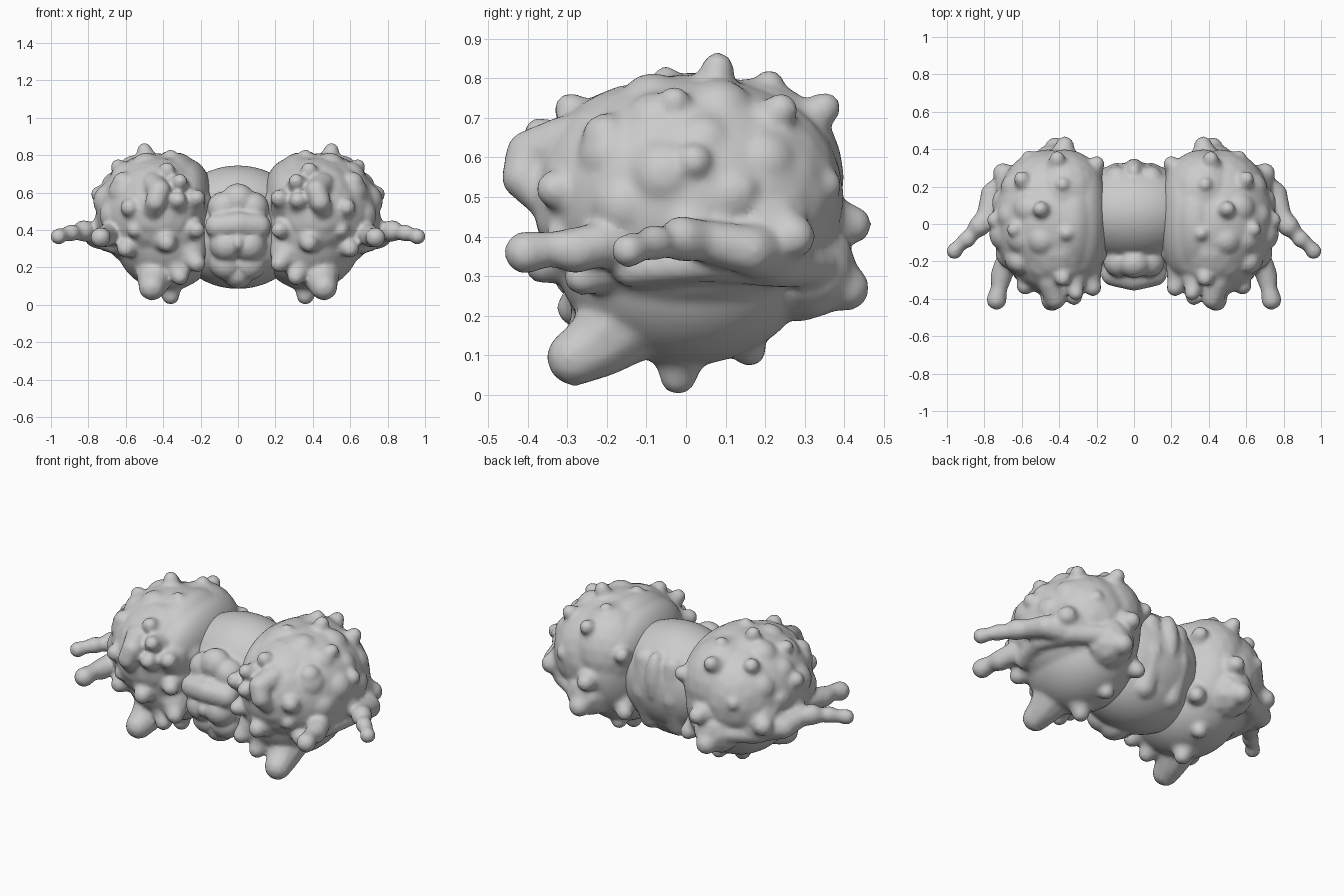
import bpy, bmesh, math, random
from mathutils import Matrix, Vector

random.seed(7)


def ball(bm, c, r, sub=3):
    """Sphere or ellipsoid."""
    if not isinstance(r, tuple):
        r = (r, r, r)
    m = Matrix.Translation(c) @ Matrix.Diagonal((*r, 1))
    bmesh.ops.create_icosphere(bm, subdivisions=sub, radius=1, matrix=m)


def limb(bm, pts):
    """Chain of overlapping balls through (x, y, z, r) points."""
    for a, b in zip(pts, pts[1:]):
        a, b = Vector(a), Vector(b)
        n = max(2, int((b - a).length / 0.015))
        for i in range(n + 1):
            p = a.lerp(b, i / n)
            ball(bm, p[:3], p[3], 2)


def knob(bm, root, x, y, z, r):
    """Rounded knob growing out of the mass, flared where it joins."""
    tip = Vector((x, y, z))
    d = (Vector(root) - tip).normalized()
    limb(bm, [(*(tip + d * 0.13), r * 2.4), (*(tip + d * 0.05), r * 1.35), (*tip, r)])


def fuse(name, bm, voxel, iterations, mirror):
    """Merge overlapping balls into a single soft skin."""
    me = bpy.data.meshes.new(name)
    bm.to_mesh(me)
    bm.free()
    ob = bpy.data.objects.new(name, me)
    bpy.context.collection.objects.link(ob)
    rm = ob.modifiers.new("skin", 'REMESH')
    rm.mode = 'VOXEL'
    rm.voxel_size = voxel
    rm.use_smooth_shade = True
    sm = ob.modifiers.new("soften", 'SMOOTH')
    sm.factor = 0.5
    sm.iterations = iterations
    if mirror:
        mi = ob.modifiers.new("mirror", 'MIRROR')
        mi.use_mirror_merge = False
    return ob


# Side lobe: main mass, inner flat mass, tapering belly, squared-off back
bm = bmesh.new()
C = (0.42, 0.01, 0.46)
ball(bm, (0.44, 0.01, 0.49), (0.32, 0.37, 0.32), 4)
ball(bm, (0.33, 0.02, 0.46), (0.19, 0.365, 0.355), 4)
ball(bm, (0.27, 0.03, 0.57), (0.135, 0.33, 0.21), 4)
ball(bm, (0.38, 0.0, 0.36), (0.28, 0.33, 0.285), 4)
ball(bm, (0.42, -0.1, 0.5), (0.27, 0.29, 0.29))
ball(bm, (0.46, 0.12, 0.5), (0.27, 0.28, 0.28))
ball(bm, (0.37, 0.16, 0.55), (0.22, 0.24, 0.25))

# Large knobs: x, y, z, radius
knobs = [
    (0.50, 0.08, 0.825, 0.042), (0.36, -0.05, 0.79, 0.042), (0.38, 0.21, 0.78, 0.042),
    (0.41, 0.35, 0.725, 0.042), (0.60, 0.24, 0.72, 0.044), (0.64, -0.03, 0.74, 0.042),
    (0.74, 0.02, 0.59, 0.048), (0.61, -0.20, 0.65, 0.065), (0.38, -0.29, 0.72, 0.045),
    (0.37, 0.42, 0.43, 0.050), (0.42, 0.405, 0.27, 0.060), (0.70, 0.27, 0.40, 0.058),
    (0.56, 0.35, 0.53, 0.045), (0.20, 0.32, 0.60, 0.045), (0.71, 0.14, 0.52, 0.045),
    (0.36, -0.02, 0.047, 0.048), (0.33, 0.16, 0.115, 0.045), (0.21, 0.28, 0.24, 0.045),
    (0.22, -0.34, 0.57, 0.048), (0.32, -0.39, 0.56, 0.046), (0.31, -0.37, 0.66, 0.042),
    (0.38, -0.36, 0.33, 0.050), (0.22, -0.28, 0.22, 0.048), (0.31, -0.26, 0.15, 0.048),
    (0.58, -0.33, 0.52, 0.050), (0.60, -0.26, 0.30, 0.050), (0.55, -0.31, 0.40, 0.045),
    (0.22, -0.32, 0.40, 0.045),
]
for k in knobs:
    knob(bm, C, *k)

# Low swellings over the upper shell
for i in range(32):
    a = i * 2.39996
    s = -0.25 + 1.2 * (i + 0.5) / 32
    q = math.sqrt(1 - s * s)
    ball(bm, (0.44 + 0.25 * q * math.cos(a), 0.01 + 0.30 * q * math.sin(a), 0.49 + 0.25 * s),
         random.uniform(0.085, 0.102), 3)

# Front snout, leg stub, shell rim, and two arms
limb(bm, [(0.46, -0.34, 0.48, 0.05), (0.44, -0.41, 0.55, 0.058), (0.42, -0.395, 0.61, 0.062), (0.45, -0.3, 0.64, 0.07)])
limb(bm, [(0.42, -0.08, 0.26, 0.15), (0.45, -0.22, 0.13, 0.090), (0.46, -0.28, 0.095, 0.074)])
limb(bm, [(0.50, 0.33, 0.33, 0.06), (0.64, 0.24, 0.33, 0.06), (0.71, 0.05, 0.335, 0.05), (0.66, -0.14, 0.32, 0.05)])
limb(bm, [(0.60, -0.08, 0.38, 0.09), (0.69, -0.22, 0.38, 0.060), (0.71, -0.28, 0.365, 0.060), (0.72, -0.34, 0.37, 0.045), (0.735, -0.405, 0.36, 0.056)])
limb(bm, [(0.62, 0.22, 0.37, 0.10), (0.755, 0.16, 0.365, 0.066), (0.79, 0.04, 0.39, 0.054), (0.825, -0.01, 0.395, 0.060),
          (0.865, -0.05, 0.385, 0.038), (0.89, -0.08, 0.385, 0.048), (0.93, -0.11, 0.375, 0.036), (0.96, -0.145, 0.365, 0.045)])
fuse("side_lobe", bm, 0.012, 6, True)

# Central body: smooth dome, lower barrel
bm = bmesh.new()
ball(bm, (0, 0.06, 0.44), (0.36, 0.27, 0.305), 4)
ball(bm, (0, 0.01, 0.36), (0.34, 0.28, 0.275), 4)

# Front ridges and lumps, then faint back ribs
for s in (-1, 1):
    limb(bm, [(0, -0.29, 0.43, 0.07), (s * 0.11, -0.265, 0.42, 0.07)])
    ball(bm, (s * 0.06, -0.25, 0.32), 0.09)
    ball(bm, (s * 0.06, -0.19, 0.22), 0.09)
    ball(bm, (s * 0.08, -0.20, 0.52), 0.085)
    limb(bm, [(s * 0.09, 0.24, 0.58, 0.07), (s * 0.09, 0.26, 0.40, 0.07), (s * 0.09, 0.19, 0.22, 0.07)])
ball(bm, (0, -0.21, 0.56), (0.09, 0.08, 0.09))
ball(bm, (0, -0.30, 0.33), (0.035, 0.06, 0.05))
ball(bm, (0, -0.15, 0.16), (0.08, 0.10, 0.075))
ball(bm, (0, 0.28, 0.50), (0.06, 0.07, 0.16))
fuse("central_body", bm, 0.012, 6, False)
